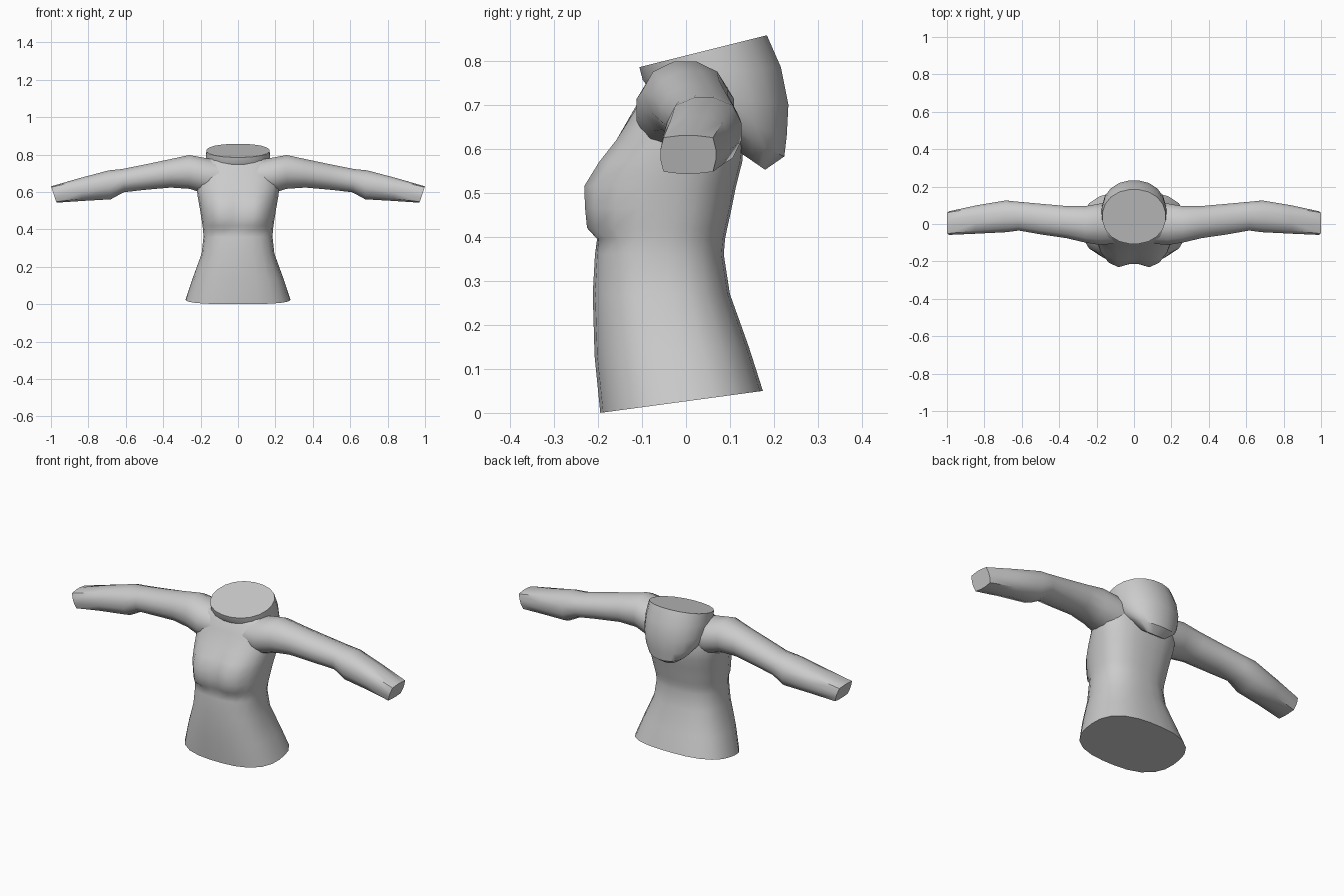
import bpy, bmesh, math
from mathutils import Vector

cube = bpy.data.objects.get("Cube")
if cube:
    bpy.data.objects.remove(cube, do_unlink=True)

# Single cloth colour
cloth = bpy.data.materials.new("grey_cloth")
cloth.use_nodes = True
cloth.diffuse_color = (0.6, 0.6, 0.6, 1)
cloth.node_tree.nodes["Principled BSDF"].inputs["Base Color"].default_value = (0.6, 0.6, 0.6, 1)


def unit_ring(count, power):
    """Points of a rounded-square outline inside -1..1."""
    pts = []
    for i in range(count):
        a = 2 * math.pi * (i + 0.5) / count
        c, s = math.cos(a), math.sin(a)
        r = (abs(c) ** power + abs(s) ** power) ** (-1 / power)
        pts.append((c * r, s * r))
    return pts


def loft(name, rings, angle):
    """Skin a list of rings into a closed, smooth-shaded object."""
    bm = bmesh.new()
    loops = [[bm.verts.new(p) for p in ring] for ring in rings]
    for a, b in zip(loops, loops[1:]):
        for i in range(len(a)):
            j = (i + 1) % len(a)
            bm.faces.new((a[i], a[j], b[j], b[i]))
    bm.faces.new(loops[0][::-1])
    bm.faces.new(loops[-1])
    bmesh.ops.recalc_face_normals(bm, faces=bm.faces[:])
    mesh = bpy.data.meshes.new(name)
    bm.to_mesh(mesh)
    bm.free()
    mesh.materials.append(cloth)
    obj = bpy.data.objects.new(name, mesh)
    bpy.context.collection.objects.link(obj)
    bpy.ops.object.select_all(action='DESELECT')
    obj.select_set(True)
    bpy.context.view_layer.objects.active = obj
    bpy.ops.object.shade_smooth_by_angle(angle=math.radians(angle))
    return obj


def body_ring(half_width, front, back, z_front, z_back, bust=0.0, count=24, power=2.6):
    """Tilted horizontal section, with an optional pair of bulges in front."""
    mid, depth = (front + back) / 2, (back - front) / 2
    ring = []
    for u, v in unit_ring(count, power):
        x = u * half_width
        bulge = max(0, 1 - ((abs(x) - 0.105) / 0.12) ** 2)
        y = mid + v * depth - bust * bulge * max(0, -v)
        ring.append(Vector((x, y, z_front + (z_back - z_front) * (v + 1) / 2)))
    return ring


# Torso: half width, front y, back y, front z, back z, bust depth
torso = [
    (0.28, -0.195, 0.175, 0.0, 0.05, 0),
    (0.242, -0.208, 0.143, 0.13, 0.15, 0),
    (0.195, -0.212, 0.100, 0.27, 0.27, 0),
    (0.185, -0.207, 0.086, 0.36, 0.36, 0),
    (0.187, -0.200, 0.089, 0.395, 0.395, 0.004),
    (0.190, -0.190, 0.094, 0.42, 0.42, 0.044),
    (0.197, -0.184, 0.104, 0.465, 0.465, 0.055),
    (0.205, -0.178, 0.114, 0.515, 0.515, 0.063),
    (0.215, -0.165, 0.128, 0.57, 0.57, 0.040),
    (0.222, -0.146, 0.132, 0.62, 0.62, 0.018),
    (0.225, -0.112, 0.122, 0.70, 0.70, 0),
    (0.200, -0.088, 0.105, 0.755, 0.755, 0),
    (0.150, -0.060, 0.080, 0.785, 0.785, 0),
]
loft("torso", [body_ring(*r) for r in torso], 45)

# Lowered hood, from its open rim down to the pouch bottom
hood = [
    (0.170, -0.107, 0.185, 0.785, 0.858),
    (0.174, -0.100, 0.217, 0.757, 0.785),
    (0.172, -0.085, 0.234, 0.735, 0.70),
    (0.155, -0.030, 0.230, 0.70, 0.63),
    (0.120, 0.050, 0.224, 0.66, 0.582),
    (0.065, 0.110, 0.180, 0.60, 0.552),
]
loft("hood", [body_ring(*r, count=20, power=2.15) for r in hood], 45)

# Sleeves: x at top, x at bottom, front y, back y, bottom z, top z, squareness
sleeve = [
    (0.08, 0.08, -0.105, 0.105, 0.59, 0.765, 2.2),
    (0.18, 0.18, -0.115, 0.112, 0.59, 0.785, 2.2),
    (0.26, 0.26, -0.102, 0.098, 0.615, 0.800, 2.2),
    (0.36, 0.36, -0.078, 0.098, 0.622, 0.778, 2.2),
    (0.50, 0.50, -0.057, 0.110, 0.610, 0.748, 2.3),
    (0.62, 0.61, -0.036, 0.120, 0.598, 0.724, 2.4),
    (0.69, 0.68, -0.045, 0.127, 0.560, 0.717, 2.5),
    (0.85, 0.83, -0.052, 0.100, 0.552, 0.674, 3.0),
    (1.00, 0.97, -0.058, 0.068, 0.543, 0.630, 6.0),
]
for side, sign in (("left", 1), ("right", -1)):
    rings = []
    for x_top, x_low, front, back, low, high, power in sleeve:
        rings.append([
            Vector((sign * (x_low + (x_top - x_low) * (v + 1) / 2),
                    (front + back) / 2 + u * (back - front) / 2,
                    (low + high) / 2 + v * (high - low) / 2))
            for u, v in unit_ring(12, power)])
    loft(side + "_sleeve", rings, 45)
